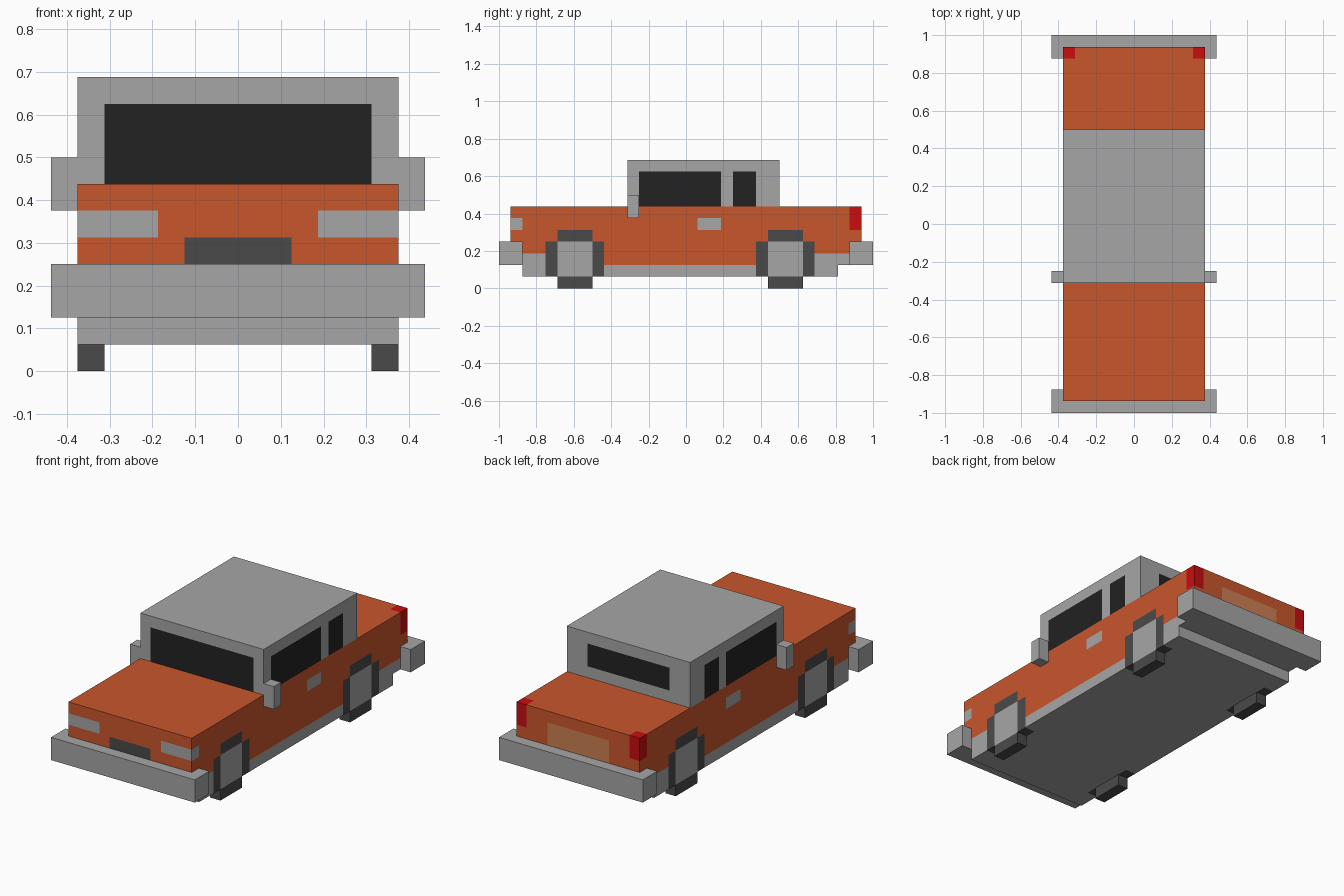
import bpy, bmesh
from mathutils import Vector

if "Cube" in bpy.data.objects:
    bpy.data.objects.remove(bpy.data.objects["Cube"])

U = 1 / 16  # the model sits on a grid of sixteenths


def material(name, hex_code):
    rgb = [int(hex_code[i:i + 2], 16) / 255 for i in (0, 2, 4)]
    lin = [c / 12.92 if c < 0.04045 else ((c + 0.055) / 1.055) ** 2.4 for c in rgb]
    m = bpy.data.materials.new(name)
    m.diffuse_color = (*lin, 1)
    m.use_nodes = True
    m.node_tree.nodes["Principled BSDF"].inputs["Base Color"].default_value = m.diffuse_color
    return m


ORANGE = material("orange_paint", "c9562c")
GREY = material("light_grey", "a6a6a6")
GLASS = material("dark_glass", "222222")
RUBBER = material("dark_rubber", "4a4a4a")
RED = material("red_light", "c80d10")
TAN = material("tan_plate", "cc8052")


def box(name, x, y, z, base, patches=()):
    """Box in grid units; patches (|x|, y, z, material) are cut into its faces."""
    lo, hi = zip(x, y, z)
    bm = bmesh.new()
    bmesh.ops.create_cube(bm, size=1)
    for v in bm.verts:
        v.co = Vector([a + (b - a) * (c + 0.5) for a, b, c in zip(lo, hi, v.co)])
    # cut the faces along every patch edge
    cuts = set()
    for p in patches:
        for axis in range(3):
            for c in p[axis]:
                cuts.update([(axis, c), (axis, -c)] if axis == 0 else [(axis, c)])
    for axis, c in sorted(cuts):
        if lo[axis] < c < hi[axis]:
            co, no = Vector(), Vector()
            co[axis], no[axis] = c, 1
            bmesh.ops.bisect_plane(bm, geom=bm.verts[:] + bm.edges[:] + bm.faces[:],
                                   plane_co=co, plane_no=no, dist=1e-5)
    # colour each face by the last patch that holds its centre
    mats = [base]
    for f in bm.faces:
        c = f.calc_center_median()
        c.x = abs(c.x)
        chosen = base
        for p in patches:
            if all(p[i][0] - 1e-3 <= c[i] <= p[i][1] + 1e-3 for i in range(3)):
                chosen = p[3]
        if chosen not in mats:
            mats.append(chosen)
        f.material_index = mats.index(chosen)
    bmesh.ops.scale(bm, vec=(U, U, U), verts=bm.verts)
    bmesh.ops.recalc_face_normals(bm, faces=bm.faces)
    me = bpy.data.meshes.new(name)
    bm.to_mesh(me)
    bm.free()
    for m in mats:
        me.materials.append(m)
    ob = bpy.data.objects.new(name, me)
    bpy.context.collection.objects.link(ob)


SIDE = (6, 6)
WHEELS = {"front": -9.5, "rear": 8.5}

# wheel faces painted flush on the sides
wheel_paint = []
for y in WHEELS.values():
    core, wide = (y - 1.5, y + 1.5), (y - 2.5, y + 2.5)
    wheel_paint += [((5, 6), wide, (1, 4), RUBBER),
                    (SIDE, core, (4, 5), RUBBER),
                    (SIDE, core, (1, 4), GREY)]

# body shell with sills, lamps, grille, handles and rear plate
box("body", (-6, 6), (-15, 15), (2, 7), ORANGE, [
    ((0, 6), (-15, 15), (2, 2), GREY),
    (SIDE, (-14, -12), (2, 3), GREY),
    (SIDE, (11, 14), (2, 3), GREY),
    ((3, 6), (-15, -14), (5, 6), GREY),
    ((0, 2), (-15, -15), (4, 5), RUBBER),
    (SIDE, (1, 3), (5, 6), GREY),
    ((5, 6), (14, 15), (5, 7), RED),
    ((0, 3), (15, 15), (4, 6), TAN)] + wheel_paint)

# chassis
box("chassis", (-6, 6), (-14, 13), (1, 2), GREY, wheel_paint)

# cabin with windows
box("cabin", (-6, 6), (-5, 8), (7, 11), GREY, [
    ((0, 5), (-5, -5), (7, 10), GLASS),
    ((0, 4), (8, 8), (8, 10), GLASS),
    (SIDE, (-4, 3), (7, 10), GLASS),
    (SIDE, (4, 6), (7, 10), GLASS)])

# bumpers
box("front_bumper", (-7, 7), (-16, -14), (2, 4), GREY)
box("rear_bumper", (-7, 7), (14, 16), (2, 4), GREY)

# mirrors and the tyre parts below the chassis
for side, s in (("left", -1), ("right", 1)):
    box(side + "_mirror", sorted((6 * s, 7 * s)), (-5, -4), (6, 8), GREY)
    for end, y in WHEELS.items():
        box(f"{end}_{side}_tyre", sorted((5 * s, 6 * s)), (y - 1.5, y + 1.5), (0, 1), RUBBER)
